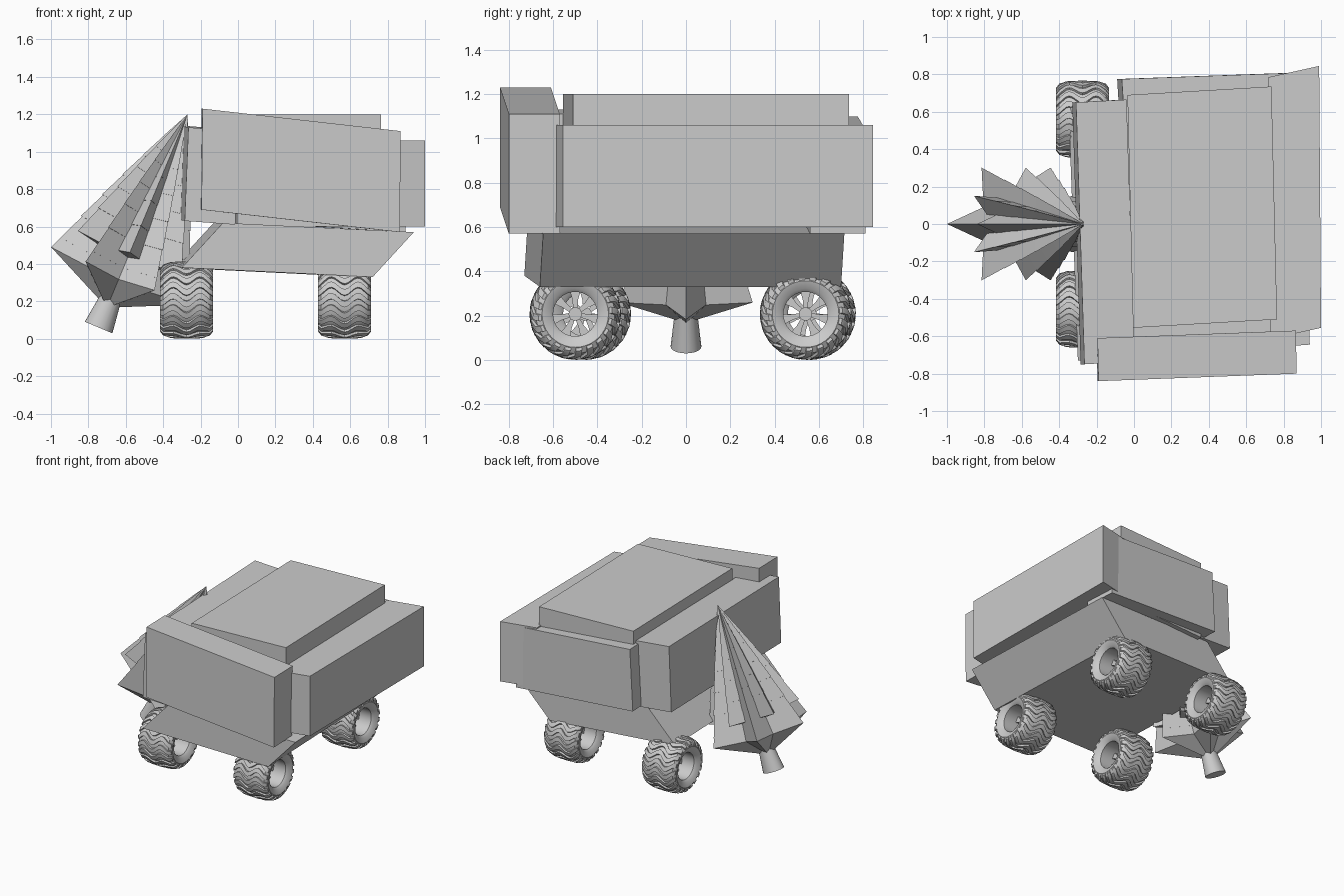
import bpy, bmesh
from math import sin, cos, pi, radians
from mathutils import Vector, Matrix

cube = bpy.data.objects.get("Cube")
if cube:
    bpy.data.objects.remove(cube, do_unlink=True)

# Single plain grey material
GREY = (0.6, 0.6, 0.6, 1)
grey = bpy.data.materials.new("plain grey")
grey.use_nodes = True
grey.diffuse_color = GREY
grey.node_tree.nodes["Principled BSDF"].inputs["Base Color"].default_value = GREY


def finish(name, bm, smooth=False):
    bmesh.ops.recalc_face_normals(bm, faces=bm.faces)
    mesh = bpy.data.meshes.new(name)
    bm.to_mesh(mesh)
    bm.free()
    mesh.materials.append(grey)
    ob = bpy.data.objects.new(name, mesh)
    bpy.context.collection.objects.link(ob)
    if smooth:
        bpy.ops.object.select_all(action='DESELECT')
        ob.select_set(True)
        bpy.context.view_layer.objects.active = ob
        bpy.ops.object.shade_smooth_by_angle(angle=radians(35))
    return ob


def slab(name, corner, along, depth, up):
    """Skewed block spanned by three edge vectors."""
    bm = bmesh.new()
    bmesh.ops.create_cube(bm, size=1)
    axes = [Vector(v) for v in (along, depth, up)]
    for v in bm.verts:
        v.co = Vector(corner) + sum((a * (c + 0.5) for a, c in zip(axes, v.co)), Vector())
    return finish(name, bm)


# Body slabs and leaning hull
slab("hull", (-.30, -.73, .38), (1.02, .07, -.05), (-.05, 1.36, 0), (.22, .015, .24))
slab("front_slab", (-.195, -.84, .69), (1.06, .04, -.12), (-.005, .23, 0), (.005, 0, .54))
slab("right_slab", (-.285, -.75, .63), (.27, .015, -.02), (-.045, 1.4, .01), (.02, 0, .5))
slab("left_slab", (.73, -.615, .6), (.27, .06, 0), (-.01, 1.4, 0), (0, 0, .46))
slab("back_slab", (-.075, .525, .63), (.97, .035, -.06), (-.015, .25, 0), (.025, 0, .47))
slab("roof_block", (-.005, -.555, .6), (.77, .045, 0), (-.03, 1.245, 0), (0, 0, .6))


def skin(bm, rings, close_rings):
    """Join rows of points into quads; cap the ends when the rows do not loop."""
    rows = [[bm.verts.new(p) for p in ring] for ring in rings]
    n = len(rows[0])
    last = len(rows) if close_rings else len(rows) - 1
    for i in range(last):
        a, b = rows[i], rows[(i + 1) % len(rows)]
        for j in range(n):
            bm.faces.new((a[j], a[(j + 1) % n], b[(j + 1) % n], b[j]))
    if not close_rings:
        bm.faces.new(rows[0])
        bm.faces.new(rows[-1])


def polar(x, r, a):
    return Vector((x, r * cos(a), r * sin(a)))


# Balloon tyre section: (across, radius)
HALF = [(.115, .10), (.13, .115), (.142, .15), (.125, .178), (.08, .193)]
SECTION = HALF + [(-x, r) for x, r in reversed(HALF)]


def tyre_radius(x):
    pts = [(0, .196), (.08, .193), (.125, .178), (.142, .15)]
    for (x0, r0), (x1, r1) in zip(pts, pts[1:]):
        if abs(x) <= x1:
            return r0 + (r1 - r0) * (abs(x) - x0) / (x1 - x0)
    return .15


def wheel(name, x, y):
    bm = bmesh.new()
    # Tyre with an open rim
    steps = 40
    skin(bm, [[polar(px, r, 2 * pi * i / steps) for px, r in SECTION] for i in range(steps)], True)
    # Wavy tread bars running across the tyre
    bars, cuts = 20, 16
    for k in range(bars):
        rings = []
        for i in range(cuts + 1):
            px = -.138 + .276 * i / cuts
            mid = 2 * pi * k / bars + .11 * cos(px * 44)
            r = tyre_radius(px)
            rings.append([polar(px * s, r + d, mid + w) for s, d, w in
                          ((1, -.012, -.095), (1.03, .011, -.08), (1.03, .011, .08), (1, -.012, .095))])
        skin(bm, rings, False)
    # Hub and tapered spokes
    hub = Matrix.Rotation(pi / 2, 4, 'Y')
    bmesh.ops.create_cone(bm, cap_ends=True, segments=20, radius1=.03, radius2=.03, depth=.05, matrix=hub)
    for k in range(7):
        turn = Matrix.Rotation(2 * pi * k / 7, 4, 'X')
        rings = [[turn @ Vector((px, w * s, r)) for px, s in ((-.015, -1), (.015, -1), (.015, 1), (-.015, 1))]
                 for r, w in ((.02, .009), (.065, .013), (.108, .025))]
        skin(bm, rings, False)
    ob = finish(name, bm, True)
    ob.location = (x, y, .207)


for side, x, y_front, y_back in (("right", -.275, -.455, .56), ("left", .57, -.5, .54)):
    wheel("front_%s_wheel" % side, x, y_front)
    wheel("back_%s_wheel" % side, x, y_back)

# Leaning spiky tree: nested six-pointed cones sharing one tip
APEX = Vector((-.27, 0, 1.2))
DOWN = Vector((-.385, 0, -.923))
OUT = Vector((-.923, 0, .385))
SIDE = Vector((0, .87, 0))


def tree_point(along, r, a):
    return APEX + DOWN * along + (OUT * cos(a) + SIDE * sin(a)) * r


def star(bm, along, r, phase, base):
    top = bm.verts.new(APEX)
    bottom = bm.verts.new(tree_point(base, 0, 0))
    rim = []
    for k in range(12):
        tip = k % 2 == 0
        rim.append(bm.verts.new(tree_point(along if tip else along + .02,
                                           r if tip else r * .52, phase + k * pi / 6)))
    for k in range(12):
        a, b = rim[k], rim[(k + 1) % 12]
        bm.faces.new((top, a, b))
        bm.faces.new((bottom, b, a))


bm = bmesh.new()
levels = [.15, .22, .29, .36, .43, .50, .57, .645, .72, .80, .87]
for i, along in enumerate(levels):
    star(bm, along, along * (.49 - .07 * along), (i % 2) * pi / 6, along + .06)
star(bm, .936, .40, 0, 1.12)
finish("spiky_tree", bm)

# Tree trunk
bm = bmesh.new()
skin(bm, [[tree_point(d, r, 2 * pi * k / 20) for k in range(20)]
          for d, r in ((1.04, .055), (1.235, .08))], False)
finish("tree_trunk", bm, True)
